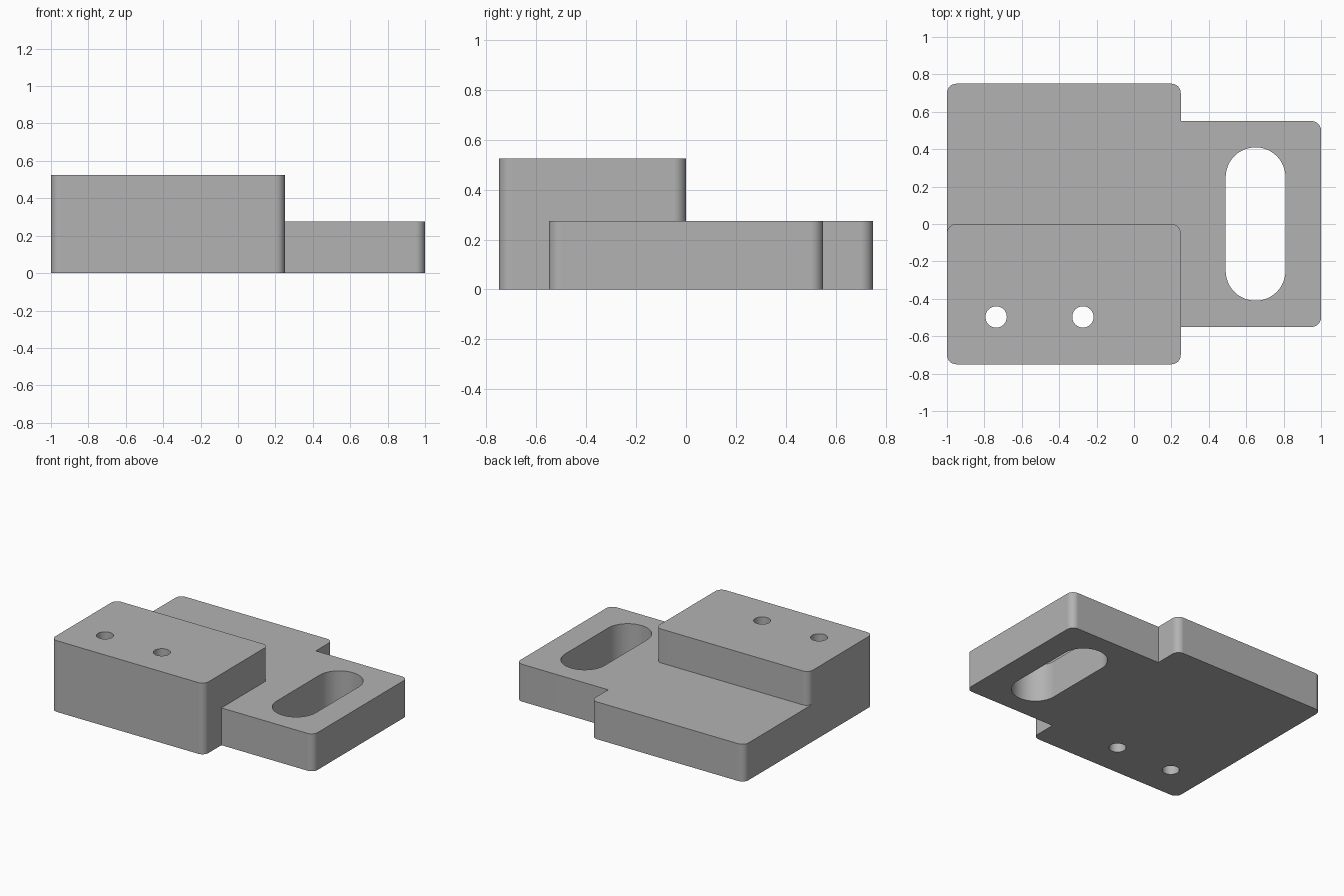
import bpy
import bmesh
from math import pi, sin, cos, radians
from mathutils import Vector

cube = bpy.data.objects.get("Cube")
if cube:
    bpy.data.objects.remove(cube, do_unlink=True)

FILLET = 0.05
STEP, TOP = 0.275, 0.525

# One plain grey for the whole part
grey = bpy.data.materials.new("plain_grey")
grey.use_nodes = True
grey.diffuse_color = (0.45, 0.45, 0.45, 1)
grey.node_tree.nodes["Principled BSDF"].inputs["Base Color"].default_value = (0.45, 0.45, 0.45, 1)


def prism(name, corners, z0, z1, steps=12):
    """Extrude a right-angled outline of (x, y, corner radius), counterclockwise."""
    bm = bmesh.new()
    verts = []
    for i, (x, y, r) in enumerate(corners):
        p = Vector((x, y, z0))
        if r == 0:
            verts.append(bm.verts.new(p))
            continue
        to_prev = (Vector((*corners[i - 1][:2], z0)) - p).normalized()
        to_next = (Vector((*corners[(i + 1) % len(corners)][:2], z0)) - p).normalized()
        centre = p + r * (to_prev + to_next)
        for k in range(steps + 1):
            t = k / steps * pi / 2
            verts.append(bm.verts.new(centre - r * (to_next * cos(t) + to_prev * sin(t))))
    face = bm.faces.new(verts)
    bmesh.ops.remove_doubles(bm, verts=bm.verts[:], dist=0.0001)
    result = bmesh.ops.extrude_face_region(bm, geom=bm.faces[:])
    for v in result["geom"]:
        if isinstance(v, bmesh.types.BMVert):
            v.co.z = z1
    bmesh.ops.recalc_face_normals(bm, faces=bm.faces[:])
    mesh = bpy.data.meshes.new(name)
    bm.to_mesh(mesh)
    bm.free()
    mesh.materials.append(grey)
    obj = bpy.data.objects.new(name, mesh)
    bpy.context.collection.objects.link(obj)
    return obj


def box(x0, x1, y0, y1, r):
    return [(x0, y0, r), (x1, y0, r), (x1, y1, r), (x0, y1, r)]


def combine(target, tool, operation):
    mod = target.modifiers.new(operation.lower(), "BOOLEAN")
    mod.operation, mod.solver, mod.object = operation, "EXACT", tool
    bpy.context.view_layer.objects.active = target
    bpy.ops.object.modifier_apply(modifier=mod.name)
    bpy.data.objects.remove(tool, do_unlink=True)


# Base plate with the narrower tongue on its left side
outline = [(-1, -0.75, FILLET), (0.25, -0.75, FILLET), (0.25, -0.55, 0),
           (1, -0.55, FILLET), (1, 0.55, FILLET), (0.25, 0.55, 0),
           (0.25, 0.75, FILLET), (-1, 0.75, FILLET)]
block = prism("stepped_mounting_block", outline, 0, STEP)

# Raised front block
combine(block, prism("raised_block", box(-1, 0.25, -0.75, 0, FILLET), 0, TOP), "UNION")

# Slot through the tongue
combine(block, prism("slot_cutter", box(0.49, 0.81, -0.41, 0.41, 0.16), -0.1, 1), "DIFFERENCE")

# Two round bolt holes through the raised block
R = 0.057
for x in (-0.737, -0.273):
    hole = box(x - R, x + R, -0.497 - R, -0.497 + R, R)
    combine(block, prism("hole_cutter", hole, -0.1, 1, 8), "DIFFERENCE")

# Merge coplanar faces, then smooth the fillets and keep the edges crisp
bm = bmesh.new()
bm.from_mesh(block.data)
bmesh.ops.remove_doubles(bm, verts=bm.verts[:], dist=0.0001)
bmesh.ops.dissolve_limit(bm, angle_limit=radians(0.5), verts=bm.verts[:], edges=bm.edges[:])
bm.to_mesh(block.data)
bm.free()

bpy.ops.object.select_all(action="DESELECT")
block.select_set(True)
bpy.context.view_layer.objects.active = block
bpy.ops.object.shade_smooth_by_angle(angle=radians(30))
weighted = block.modifiers.new("weighted_normals", "WEIGHTED_NORMAL")
weighted.keep_sharp = True
